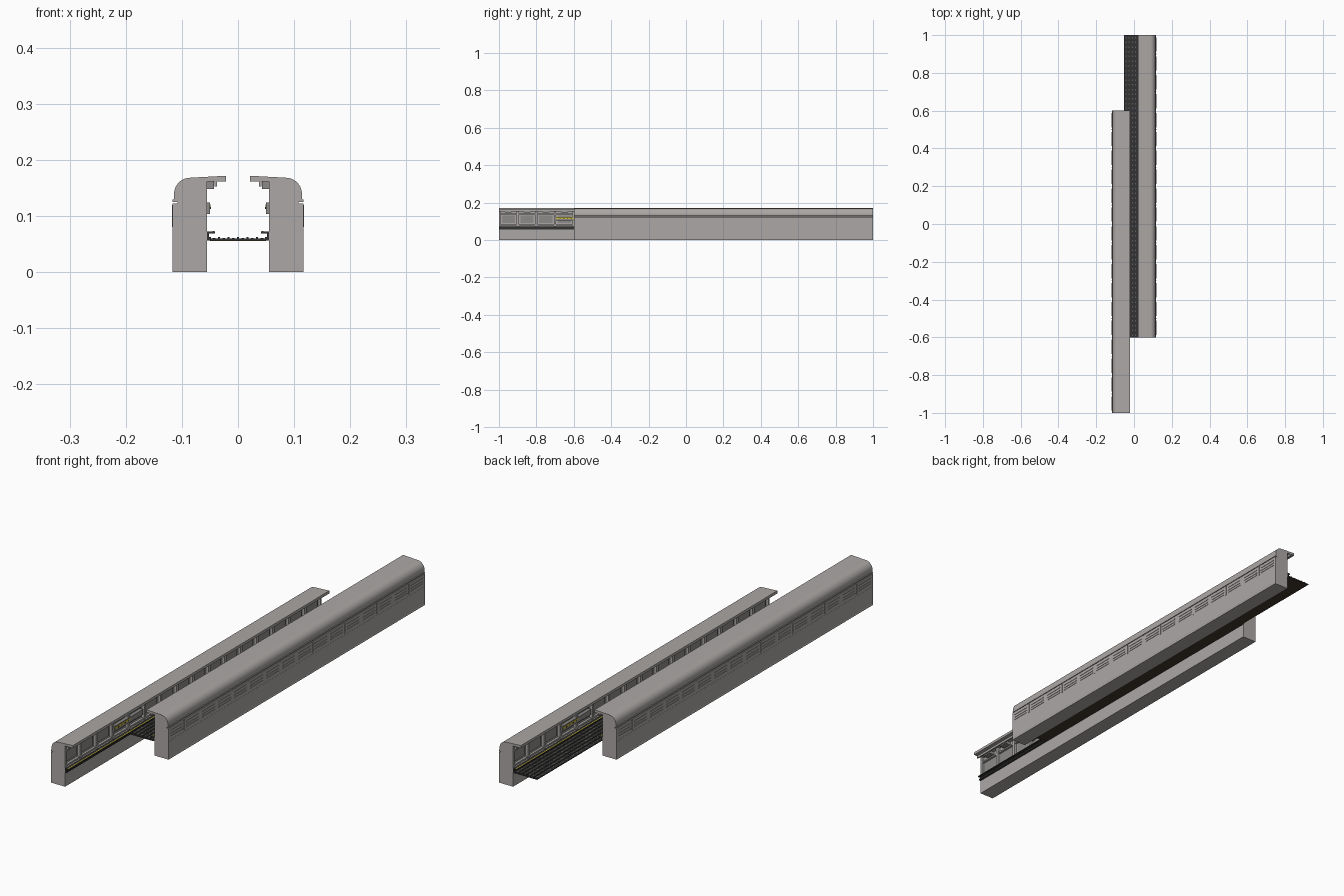
import bpy, bmesh, math

if "Cube" in bpy.data.objects:
    bpy.data.objects.remove(bpy.data.objects["Cube"])

def mat(name, c):
    m = bpy.data.materials.new(name)
    m.diffuse_color = (*c, 1)
    m.use_nodes = True
    m.node_tree.nodes["Principled BSDF"].inputs["Base Color"].default_value = m.diffuse_color
    return m

GREY = mat("warm grey panel", (0.41, 0.39, 0.38))
MID = mat("shaded grey lining", (0.27, 0.26, 0.255))
DARK = mat("dark deck", (0.035, 0.034, 0.033))
STEEL = mat("deck stud grey", (0.12, 0.115, 0.11))
BROWN = mat("brown underside", (0.05, 0.035, 0.025))
YELLOW = mat("safety yellow", (0.62, 0.5, 0.04))

Y0, Y1 = -0.6, 1.0      # length of the right-hand wall

def finish(bm, name, material, twin, smooth=False):
    """Make the object; twin adds the opposite wall's copy, turned half round."""
    bmesh.ops.recalc_face_normals(bm, faces=bm.faces)
    me = bpy.data.meshes.new(name)
    bm.to_mesh(me)
    bm.free()
    me.materials.append(material)
    ob = bpy.data.objects.new(("right_" if twin else "") + name, me)
    bpy.context.collection.objects.link(ob)
    if smooth:
        bpy.context.view_layer.objects.active = ob
        ob.select_set(True)
        bpy.ops.object.shade_smooth_by_angle(angle=math.radians(25))
        ob.select_set(False)
    if twin:
        other = bpy.data.objects.new("left_" + name, me)
        other.rotation_euler.z = math.pi
        bpy.context.collection.objects.link(other)

def boxes(name, material, items, twin=True):
    bm = bmesh.new()
    for x0, x1, y0, y1, z0, z1 in items:
        vs = bmesh.ops.create_cube(bm, size=1)["verts"]
        for v in vs:
            v.co = ((x0 + x1) / 2 + v.co.x * (x1 - x0),
                    (y0 + y1) / 2 + v.co.y * (y1 - y0),
                    (z0 + z1) / 2 + v.co.z * (z1 - z0))
    finish(bm, name, material, twin)

def extrude(name, material, profile, y0, y1, twin=True, smooth=False):
    bm = bmesh.new()
    f = bm.faces.new([bm.verts.new((x, y0, z)) for x, z in profile])
    new = bmesh.ops.extrude_face_region(bm, geom=[f])["geom"]
    for v in new:
        if isinstance(v, bmesh.types.BMVert):
            v.co.y = y1
    finish(bm, name, material, twin, smooth)

# wall base with a thin shadow gap near the ground
extrude("wall_base", GREY,
        [(0.055, 0), (0.117, 0), (0.117, 0.004), (0.1165, 0.005), (0.1165, 0.008),
         (0.117, 0.009), (0.117, 0.073), (0.055, 0.073)], Y0, Y1)

# upper shell: side, rounded shoulder, overhanging roof, recessed inner face
arc = [(0.085 + 0.029 * math.cos(a), 0.139 + 0.029 * math.sin(a))
       for a in [math.pi / 2 * i / 10 for i in range(11)]]
extrude("upper_shell", GREY,
        [(0.066, 0.073), (0.1165, 0.073), (0.1165, 0.122), (0.108, 0.122),
         (0.108, 0.125), (0.1165, 0.125), (0.1165, 0.129), (0.114, 0.130)] + arc +
        [(0.021, 0.1715), (0.021, 0.161), (0.066, 0.161)], Y0, Y1, smooth=True)

# lamp rail hanging below the roof
boxes("roof_rail", GREY, [(0.037, 0.042, Y0, Y1, 0.152, 0.162)])

# inner lining: upright ribs, end caps and long beams
ribs = [(0.055, 0.067, Y0, Y0 + 0.008, 0.073, 0.161),
        (0.055, 0.067, Y1 - 0.008, Y1, 0.073, 0.161)]
for i in range(1, 16):
    y = Y0 + 0.1 * i
    ribs.append((0.055, 0.067, y - 0.006, y + 0.006, 0.073, 0.161))
boxes("inner_ribs", GREY, ribs)
boxes("inner_beams", GREY, [(0.057, 0.067, Y0, Y1, z, z + 0.006)
                            for z in (0.076, 0.135)])
boxes("roof_brackets", MID,
      [(0.043, 0.066, Y0 + 0.05 + 0.1 * i - 0.018, Y0 + 0.05 + 0.1 * i + 0.018, 0.148, 0.161)
       for i in range(16)])
boxes("inner_panels", MID,
      [(0.063, 0.0665, Y0 + 0.1 * i + 0.015, Y0 + 0.1 * i + 0.085, 0.09, 0.13)
       for i in range(16)])

# outer cladding: rows of raised slats and upright seams
slats, seams = [], []
for i in range(16):
    y = Y0 + 0.1 * i
    for z in (0.086, 0.096, 0.108):
        slats.append((0.116, 0.118, y + 0.012, y + 0.088, z, z + 0.003))
    if i % 2:
        seams.append((0.116, 0.118, y - 0.002, y + 0.002, 0.080, 0.119))
boxes("outer_slats", GREY, slats)
boxes("outer_seams", GREY, seams)

# end panels on both ends of each wall
ends = []
for y in (Y0, Y1):
    ends += [(0.072, 0.076, y - 0.0015, y + 0.0015, 0.08, 0.15),
             (0.100, 0.104, y - 0.0015, y + 0.0015, 0.08, 0.15),
             (0.076, 0.100, y - 0.0015, y + 0.0015, 0.112, 0.116)]
boxes("end_frames", GREY, [(a, b, max(c, Y0), min(d, Y1), e, f)
                           for a, b, c, d, e, f in ends])

# dark ledge along the wall with a yellow edge line
extrude("ledge", DARK,
        [(0.056, 0.056), (0.048, 0.056), (0.048, 0.062), (0.052, 0.062),
         (0.052, 0.069), (0.041, 0.069), (0.041, 0.072), (0.056, 0.072)], Y0, Y1)
boxes("ledge_line", YELLOW, [(0.0415, 0.0455, Y0, Y1, 0.0718, 0.0726)])

# wall-mounted warning box near the open end of each wall
boxes("warning_box", MID, [(0.050, 0.066, 0.52, 0.70, 0.103, 0.124)])
boxes("warning_box_stripe", YELLOW, [(0.049, 0.051, 0.60, 0.695, 0.112, 0.120)])
boxes("warning_box_marks", DARK, [(0.0485, 0.051, 0.61 + 0.02 * i, 0.617 + 0.02 * i, 0.112, 0.116)
                                  for i in range(4)])

# deck running between the walls, with grooves and rows of studs
boxes("deck", DARK, [(-0.052, 0.052, Y0, Y1, 0.057, 0.060)], twin=False)
boxes("deck_underside", BROWN, [(-0.050, 0.050, Y0, Y1, 0.055, 0.057)], twin=False)
boxes("deck_ridges", DARK, [(x - 0.0015, x + 0.0015, Y0, Y1, 0.060, 0.062)
                            for x in (-0.034, -0.017, 0, 0.017, 0.034)], twin=False)
boxes("deck_studs", STEEL,
      [(x - 0.0025, x + 0.0025, Y0 + 0.025 * i + 0.008, Y0 + 0.025 * i + 0.016, 0.0595, 0.0606)
       for i in range(64) for x in (-0.0425, -0.0255, -0.0085, 0.0085, 0.0255, 0.0425)],
      twin=False)
